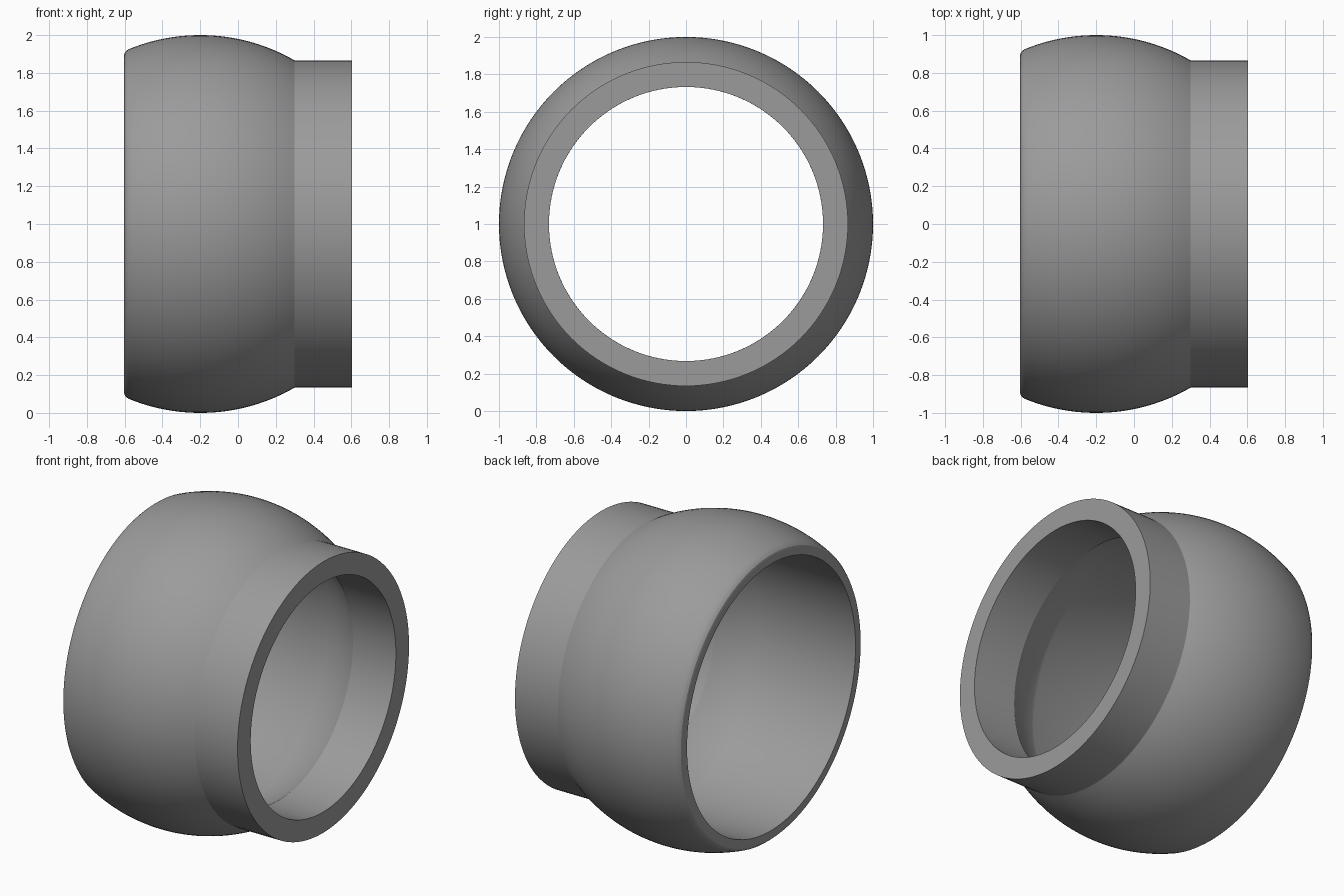
import bpy, bmesh, math

if "Cube" in bpy.data.objects:
    bpy.data.objects.remove(bpy.data.objects["Cube"])

SEGMENTS = 128
BALL_X = -0.2        # centre of the bulge along the axis
END = 0.603          # half length along the axis


def arc(radius, x0, x1, steps):
    """Points (x, r) on a circle centred on the axis at BALL_X."""
    pts = []
    for i in range(steps + 1):
        x = x0 + (x1 - x0) * i / steps
        pts.append((x, math.sqrt(radius ** 2 - (x - BALL_X) ** 2)))
    return pts


def lathe(name, profile, material):
    """Revolve a closed (x, r) profile around the x axis at z = 1."""
    bm = bmesh.new()
    rings = []
    for x, r in profile:
        ring = []
        for s in range(SEGMENTS):
            a = 2 * math.pi * s / SEGMENTS
            ring.append(bm.verts.new((x, r * math.sin(a), 1 + r * math.cos(a))))
        rings.append(ring)
    for i, ring in enumerate(rings):
        nxt = rings[(i + 1) % len(rings)]
        for s in range(SEGMENTS):
            t = (s + 1) % SEGMENTS
            bm.faces.new((ring[s], ring[t], nxt[t], nxt[s]))
    bmesh.ops.recalc_face_normals(bm, faces=bm.faces)
    mesh = bpy.data.meshes.new(name)
    bm.to_mesh(mesh)
    bm.free()
    mesh.materials.append(material)
    obj = bpy.data.objects.new(name, mesh)
    bpy.context.collection.objects.link(obj)
    bpy.context.view_layer.objects.active = obj
    obj.select_set(True)
    bpy.ops.object.shade_smooth_by_angle(angle=math.radians(25))
    return obj


grey = bpy.data.materials.new("mid_grey")
grey.diffuse_color = (0.33, 0.33, 0.33, 1)
grey.use_nodes = True
grey.node_tree.nodes["Principled BSDF"].inputs["Base Color"].default_value = grey.diffuse_color

# Rounded rim on the wide end
rim = [(-END, 0.895), (-0.599, 0.908), (-0.59, 0.917)]
# Bulging outside, then the straight collar
outside = arc(1.0, -0.58, 0.3, 32) + [(END, 0.866)]
# Narrow collar bore, rounded shoulder, straight wide bore
inside = [(END, 0.733)] + arc(0.887, 0.3, 0.05, 10) + [(-END, 0.851)]

lathe("bulged_collar_ring", rim + outside + inside, grey)
